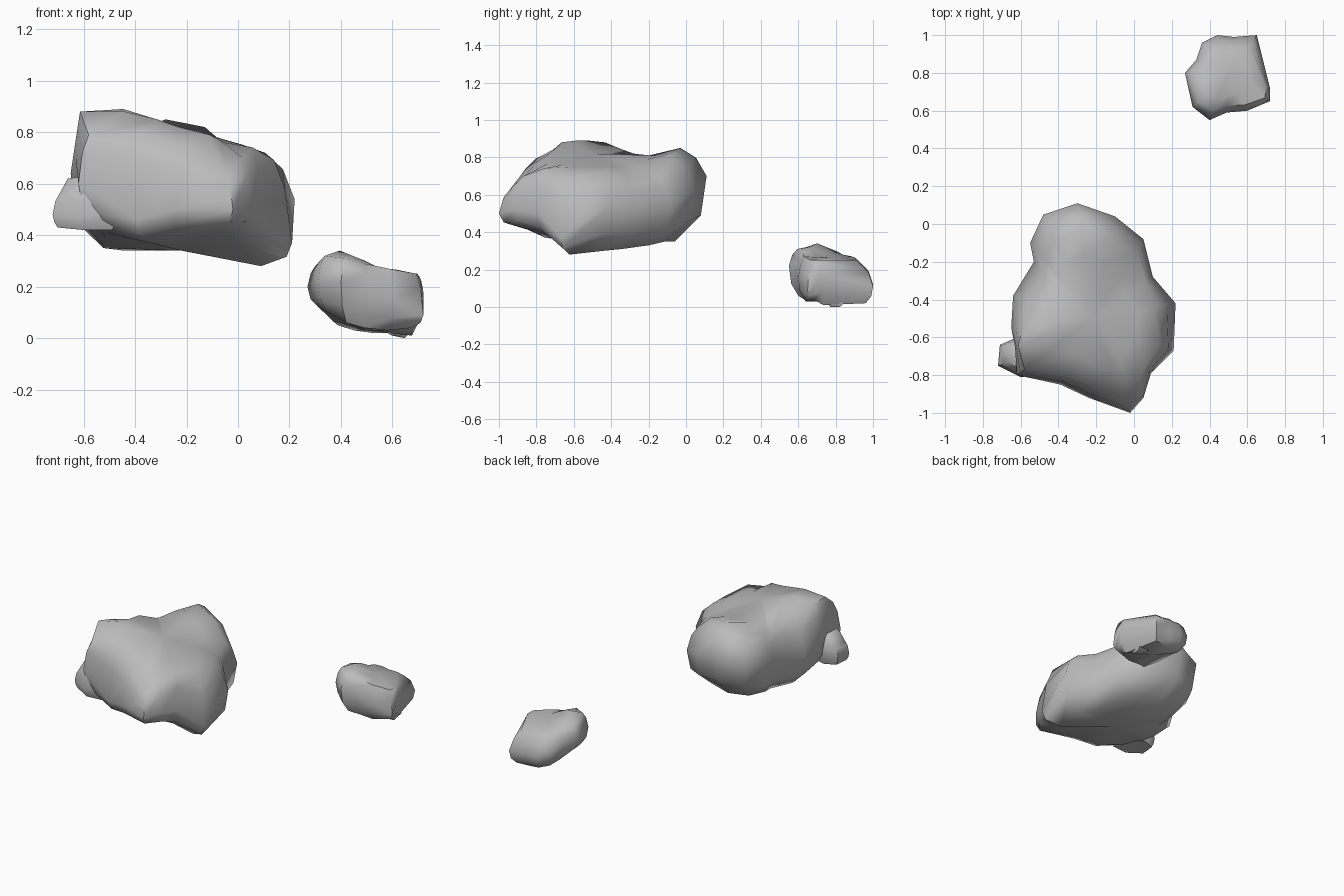
import bpy
import bmesh
import math

default_cube = bpy.data.objects.get("Cube")
if default_cube:
    bpy.data.objects.remove(default_cube, do_unlink=True)

# Stone colour
stone = bpy.data.materials.new("grey_stone")
stone.use_nodes = True
stone_colour = (0.5, 0.5, 0.5, 1)
stone.diffuse_color = stone_colour
shader = stone.node_tree.nodes["Principled BSDF"]
shader.inputs["Base Color"].default_value = stone_colour
shader.inputs["Roughness"].default_value = 0.9


def mix(a, b, factor):
    return a + (b - a) * factor


def make_rock(name, centre, underside, crown, outline, foot):
    """Stack rings around an uneven outline.

    Each outline row holds x, y, underside height, widest height,
    shoulder height, shoulder inset and plateau height;
    foot is the inset of the underside.
    """
    bm = bmesh.new()

    def ring(inset, height):
        verts = []
        for x, y, low, mid, high, shoulder, plateau in outline:
            scale = inset(shoulder)
            verts.append(bm.verts.new((mix(centre[0], x, scale),
                                       mix(centre[1], y, scale),
                                       height(low, mid, high, plateau))))
        return verts

    rings = [
        ring(lambda s: foot, lambda low, mid, high, flat: low),
        ring(lambda s: 0.95, lambda low, mid, high, flat: mix(low, mid, 0.4)),
        ring(lambda s: 1.0, lambda low, mid, high, flat: mid),
        ring(lambda s: mix(s, 1, 0.6), lambda low, mid, high, flat: mix(mid, high, 0.65)),
        ring(lambda s: s, lambda low, mid, high, flat: high),
        ring(lambda s: 0.55, lambda low, mid, high, flat: flat),
    ]
    count = len(outline)

    # Walls between neighbouring rings
    for lower, upper in zip(rings, rings[1:]):
        for i in range(count):
            j = (i + 1) % count
            bm.faces.new((lower[i], lower[j], upper[j], upper[i]))

    # Underside and crown fans
    for rim, height in ((rings[0], underside), (rings[-1], crown)):
        hub = bm.verts.new((centre[0], centre[1], height))
        for i in range(count):
            bm.faces.new((rim[i], rim[(i + 1) % count], hub))

    bmesh.ops.recalc_face_normals(bm, faces=bm.faces[:])
    mesh = bpy.data.meshes.new(name)
    bm.to_mesh(mesh)
    bm.free()
    mesh.materials.append(stone)
    rock = bpy.data.objects.new(name, mesh)
    bpy.context.collection.objects.link(rock)

    # Soft faces with a few hard cracks
    bpy.ops.object.select_all(action="DESELECT")
    rock.select_set(True)
    bpy.context.view_layer.objects.active = rock
    bpy.ops.object.shade_smooth_by_angle(angle=math.radians(55))


# Large boulder: tilted plateau in front, rounded hump behind
make_rock("large_boulder", (-.22, -.5), .34, .82, [
    (-.02, -1, .42, .5, .63, .88, .79),
    (.05, -.92, .41, .52, .7, .88, .77),
    (.09, -.79, .36, .5, .74, .9, .76),
    (.21, -.67, .28, .37, .69, .84, .75),
    (.22, -.42, .3, .54, .72, .74, .75),
    (.1, -.28, .31, .52, .69, .88, .75),
    (.05, -.08, .33, .55, .7, .85, .76),
    (-.1, .04, .35, .62, .82, .76, .79),
    (-.3, .11, .35, .7, .85, .77, .81),
    (-.48, .05, .35, .66, .79, .75, .81),
    (-.55, -.1, .35, .63, .76, .78, .82),
    (-.53, -.2, .34, .6, .76, .82, .84),
    (-.64, -.38, .35, .58, .81, .76, .88),
    (-.65, -.55, .37, .64, .86, .85, .89),
    (-.63, -.65, .39, .7, .88, .96, .89),
    (-.62, -.8, .41, .6, .79, .9, .88),
    (-.39, -.85, .37, .46, .79, .88, .85),
    (-.24, -.92, .4, .5, .74, .85, .82),
], 0.72)

# Knob on the large boulder's front right corner
make_rock("boulder_knob", (-.59, -.71), .43, .63, [
    (-.72, -.75, .43, .48, .56, .8, .62),
    (-.6, -.81, .42, .47, .6, .8, .63),
    (-.47, -.8, .42, .49, .56, .8, .63),
    (-.48, -.65, .43, .52, .6, .8, .63),
    (-.62, -.6, .43, .52, .62, .8, .63),
    (-.71, -.64, .43, .5, .57, .8, .62),
], 0.85)

# Small boulder resting low behind, highest at its front right
make_rock("small_boulder", (.5, .8), .03, .27, [
    (.4, .55, .06, .22, .31, .82, .32),
    (.49, .59, .04, .18, .29, .82, .3),
    (.6, .6, .03, .15, .27, .85, .27),
    (.72, .65, .04, .09, .25, .88, .265),
    (.72, .72, .01, .18, .25, .9, .26),
    (.65, 1, .02, .11, .22, .72, .25),
    (.53, .99, .02, .11, .23, .72, .255),
    (.44, 1, .03, .12, .23, .7, .26),
    (.36, .96, .05, .15, .25, .74, .27),
    (.33, .87, .07, .18, .26, .8, .28),
    (.27, .8, .12, .2, .28, .87, .3),
    (.31, .62, .1, .22, .32, .86, .34),
], 0.8)

# Chip under the small boulder's left corner
make_rock("boulder_chip", (.63, .79), .01, .06, [
    (.66, .76, 0, .03, .05, .8, .06),
    (.66, .84, 0, .03, .05, .8, .06),
    (.58, .84, .01, .03, .05, .8, .06),
    (.58, .76, .01, .03, .05, .8, .06),
], 0.6)
